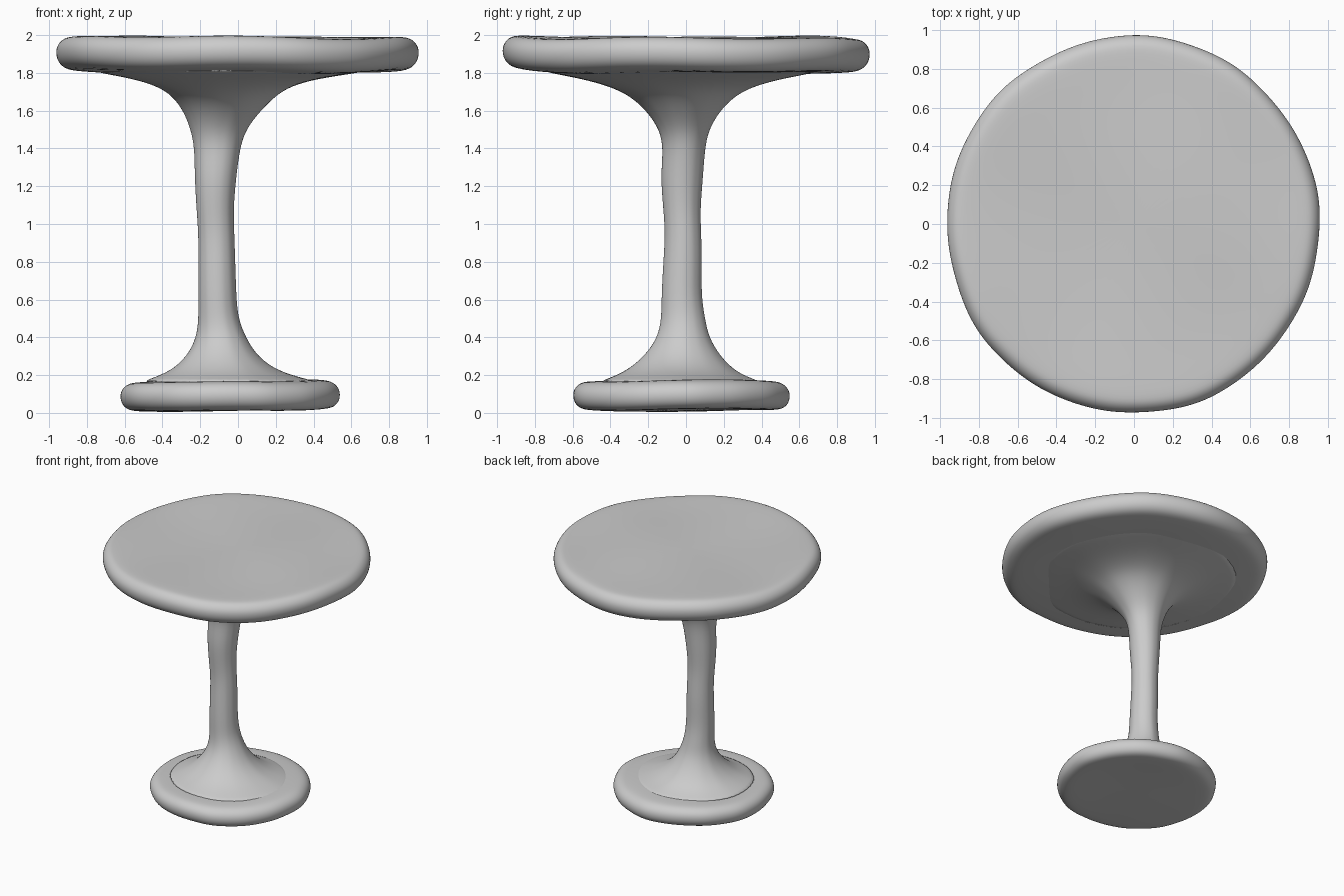
import bpy, bmesh
from math import sin, cos, pi

SEGMENTS = 48

cube = bpy.data.objects.get("Cube")
if cube:
    bpy.data.objects.remove(cube, do_unlink=True)

grey = bpy.data.materials.new("plain grey")
grey.use_nodes = True
colour = (0.6, 0.6, 0.6, 1)
grey.diffuse_color = colour
grey.node_tree.nodes["Principled BSDF"].inputs["Base Color"].default_value = colour


def loft(name, rings, wobble, warp=None):
    """Skin oval rings given as (z, x min, x max, y min, y max), capped at both ends."""
    bm = bmesh.new()
    loops = []
    for z, x0, x1, y0, y1 in rings:
        loop = []
        for i in range(SEGMENTS):
            a = 2 * pi * i / SEGMENTS
            r = 1 + wobble * (sin(5 * a + 1) + 0.6 * sin(9 * a + 3 * z) + 0.5 * sin(14 * a))
            x = (x0 + x1) / 2 + r * cos(a) * (x1 - x0) / 2
            y = (y0 + y1) / 2 + r * sin(a) * (y1 - y0) / 2
            loop.append(bm.verts.new((x, y, z + (warp(x, y) if warp else 0))))
        loops.append(loop)
    for low, high in zip(loops, loops[1:]):
        for i in range(SEGMENTS):
            j = (i + 1) % SEGMENTS
            bm.faces.new((low[i], low[j], high[j], high[i]))
    bm.faces.new(loops[0][::-1])
    bm.faces.new(loops[-1])
    mesh = bpy.data.meshes.new(name)
    bm.to_mesh(mesh)
    bm.free()
    mesh.materials.append(grey)
    for face in mesh.polygons:
        face.use_smooth = True
    obj = bpy.data.objects.new(name, mesh)
    bpy.context.collection.objects.link(obj)
    soft = obj.modifiers.new("soften", "SUBSURF")
    soft.levels = soft.render_levels = 2
    return obj


def disc(name, bounds, profile, wobble, warp):
    """A rounded slab: profile holds (z, inset from the outer rim)."""
    x0, x1, y0, y1 = bounds
    rings = [(z, x0 + d, x1 - d, y0 + d, y1 - d) for z, d in profile]
    return loft(name, rings, wobble, warp)


def ripple(x, y):
    return 0.006 * sin(3 * x + 5 * y) + 0.004 * sin(6 * x - 2 * y)


# Round table top with a soft, hand-worn rim
disc("table_top", (-0.97, 0.96, -0.98, 0.975),
     [(1.79, 0.88), (1.79, 0.6), (1.80, 0.3), (1.81, 0.12), (1.82, 0.05),
      (1.86, 0.01), (1.91, 0), (1.95, 0.01), (1.985, 0.045), (1.99, 0.1),
      (1.985, 0.3), (1.985, 0.6), (1.985, 0.88)], 0.004, ripple)

# Round foot
disc("foot", (-0.63, 0.54, -0.605, 0.55),
     [(0.015, 0.5), (0.015, 0.3), (0.012, 0.1), (0.02, 0.04), (0.05, 0.01),
      (0.09, 0), (0.13, 0.01), (0.16, 0.045), (0.17, 0.1), (0.17, 0.3),
      (0.17, 0.5)], 0.006, ripple)

# Stem, set slightly off centre and flaring at both ends
loft("stem", [
    (0.15, -0.54, 0.46, -0.50, 0.44),
    (0.18, -0.47, 0.36, -0.42, 0.35),
    (0.22, -0.36, 0.21, -0.32, 0.26),
    (0.30, -0.27, 0.10, -0.22, 0.18),
    (0.40, -0.22, 0.04, -0.15, 0.12),
    (0.50, -0.21, 0.0, -0.13, 0.10),
    (0.62, -0.21, -0.01, -0.13, 0.08),
    (0.80, -0.21, -0.015, -0.12, 0.085),
    (0.95, -0.21, -0.02, -0.11, 0.08),
    (1.08, -0.22, -0.025, -0.12, 0.075),
    (1.25, -0.23, -0.01, -0.135, 0.09),
    (1.40, -0.23, 0.01, -0.12, 0.10),
    (1.50, -0.25, 0.04, -0.14, 0.12),
    (1.60, -0.29, 0.12, -0.21, 0.18),
    (1.68, -0.35, 0.20, -0.30, 0.26),
    (1.73, -0.43, 0.28, -0.41, 0.36),
    (1.77, -0.56, 0.42, -0.56, 0.51),
    (1.80, -0.74, 0.64, -0.73, 0.68),
    (1.83, -0.84, 0.78, -0.84, 0.80),
], 0.005)
